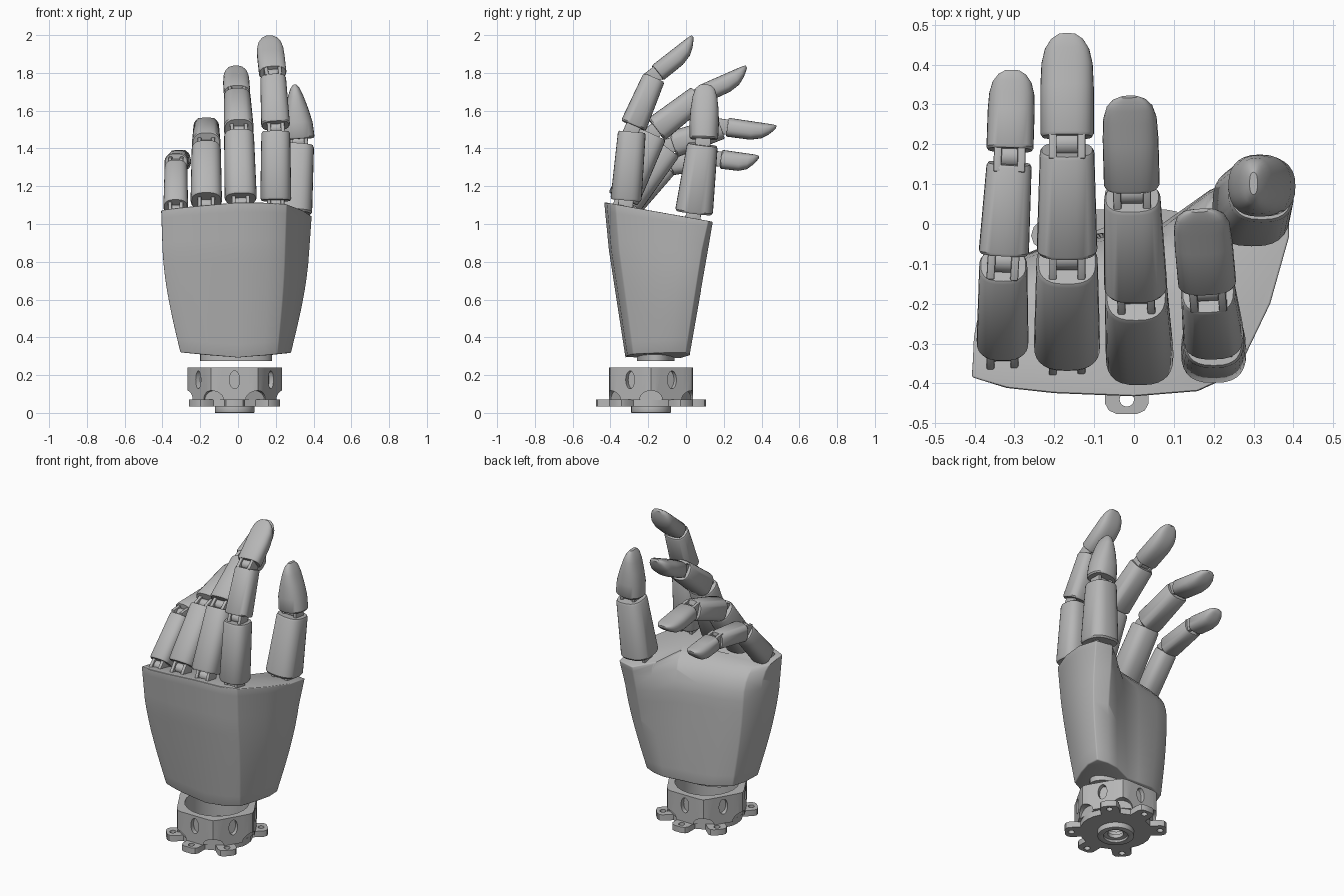
import bpy, bmesh, math
from mathutils import Vector, Matrix

cube = bpy.data.objects.get("Cube")
if cube:
    bpy.data.objects.remove(cube, do_unlink=True)

GREY = (0.47, 0.47, 0.47, 1)
mat = bpy.data.materials.new("plain grey")
mat.use_nodes = True
mat.diffuse_color = GREY
mat.node_tree.nodes["Principled BSDF"].inputs["Base Color"].default_value = GREY


def select(ob):
    bpy.ops.object.select_all(action='DESELECT')
    ob.select_set(True)
    bpy.context.view_layer.objects.active = ob


def add(name, bm):
    bmesh.ops.recalc_face_normals(bm, faces=bm.faces)
    me = bpy.data.meshes.new(name)
    bm.to_mesh(me)
    bm.free()
    me.materials.append(mat)
    ob = bpy.data.objects.new(name, me)
    bpy.context.collection.objects.link(ob)
    return ob


def finish(ob, bevel=0, segments=2):
    select(ob)
    if bevel:
        m = ob.modifiers.new("bevel", 'BEVEL')
        m.width, m.segments = bevel, segments
        m.limit_method, m.angle_limit = 'ANGLE', math.radians(32)
        bpy.ops.object.modifier_apply(modifier=m.name)
    bpy.ops.object.shade_smooth_by_angle(angle=math.radians(35))
    return ob


def loft(name, rings):
    """Skin a list of closed point loops and cap both ends."""
    bm = bmesh.new()
    loops = [[bm.verts.new(p) for p in ring] for ring in rings]
    n = len(loops[0])
    for a, b in zip(loops, loops[1:]):
        for i in range(n):
            j = (i + 1) % n
            bm.faces.new((a[i], a[j], b[j], b[i]))
    bm.faces.new(loops[0][::-1])
    bm.faces.new(loops[-1])
    return add(name, bm)


def frame(a, b):
    """Width, palm-side and length directions of a finger segment."""
    z = (b - a).normalized()
    x = Vector((1, 0, 0))
    x = (x - z * x.dot(z)).normalized()
    return x, z.cross(x), z


def segment(name, a, b, rings, n=28, power=2.7):
    """Rings are (position 0..1, half width, back depth, palm depth)."""
    x, y, z = frame(a, b)
    loops = []
    for t, w, back, palm in rings:
        mid, half = (palm - back) / 2, (palm + back) / 2
        loop = []
        for i in range(n):
            c, s = math.cos(2 * math.pi * i / n), math.sin(2 * math.pi * i / n)
            u = math.copysign(abs(c) ** (2 / power), c)
            v = math.copysign(abs(s) ** (2 / power), s)
            loop.append(a.lerp(b, t) + x * (w * u) + y * (mid + half * v))
        loops.append(loop)
    return finish(loft(name, loops))


def shell(name, a, b, w0, d0, w1, d1):
    k = 0.93
    segment(name, a, b, [(0, w0 * k, d0 * k, d0 * k), (0.03, w0, d0, d0),
                         (0.97, w1, d1, d1), (1, w1 * k, d1 * k, d1 * k)])


def cylinder(bm, matrix, r, h, n=32):
    bmesh.ops.create_cone(bm, cap_ends=True, segments=n, radius1=r, radius2=r, depth=h, matrix=matrix)


def hinge(name, p, toward, width):
    """Two fork lugs and an axle joining neighbouring segments."""
    x, y, z = frame(p, toward)
    basis = Matrix((x, y, z)).transposed().to_4x4()
    bm = bmesh.new()
    turn = Matrix.Rotation(math.pi / 2, 4, 'Y')
    place = Matrix.Translation(p) @ basis
    cylinder(bm, place @ turn, 0.03, width * 1.1, 16)
    for s in (-1, 1):
        shift = Matrix.Translation((s * width * 0.45, 0, 0))
        bmesh.ops.create_cube(bm, size=1, matrix=place @ shift @ Matrix.Diagonal((0.02, 0.08, 0.09, 1)))
    finish(add(name, bm), 0.004)


# Palm: wrist outline widens to the shoulder, then the palm side rolls in to the knuckle rim
wrist = [(-.305, -.285), (-.25, -.3), (-.16, -.312), (0, -.32), (.14, -.31), (.21, -.28), (.255, -.17), (.28, -.08),
         (.275, 0), (.21, .02), (.14, .02), (.03, -.02), (-.05, -.02), (-.16, -.03), (-.27, -.08), (-.3, -.16)]
shoulder = [(-.4, -.365), (-.32, -.387), (-.2, -.402), (0, -.408), (.16, -.395), (.25, -.355), (.33, -.2), (.377, -.03),
            (.37, .085), (.27, .117), (.19, .085), (.07, 0), (-.06, -.03), (-.22, -.06), (-.33, -.1), (-.385, -.2)]
rim = [(-.407, -.385), (-.32, -.412), (-.2, -.425), (0, -.433), (.16, -.42), (.258, -.375), (.342, -.2), (.39, -.03),
       (.385, .12), (.28, .143), (.18, .04), (.14, -.17), (-.06, -.21), (-.22, -.225), (-.33, -.24), (-.405, -.29)]
BEND = 0.86


def base_z(x):
    return 0.29 + 0.1 * abs(x)


loops = []
for k in range(9):
    t = k / 8
    bulge = math.sin(t * math.pi * 0.43) / math.sin(math.pi * 0.43)
    loops.append([(x0 + (x1 - x0) * bulge, y0 + (y1 - y0) * t, base_z(x0) + (BEND - base_z(x0)) * t)
                  for (x0, y0), (x1, y1) in zip(wrist, shoulder)])
for k in range(1, 6):
    t = k / 5
    roll = 1 - math.cos(t * math.pi / 2)
    loop = []
    for i, ((x0, y0), (x1, y1)) in enumerate(zip(shoulder, rim)):
        f = roll if i > 9 else t
        top = 1.115 - 0.18 * (y1 + 0.43) - 0.08 * max(0, -x1)
        rise = math.sin(t * math.pi / 2) if i > 9 else t
        loop.append((x0 + (x1 - x0) * f, y0 + (y1 - y0) * f, BEND + (top - BEND) * rise))
    loops.append(loop)
finish(loft("palm", loops), 0.012, 3)

# Fingers: base, two joints and tip, then half widths of the three segments
fingers = {
    "index": ([(.2, -.32, 1.10), (.2, -.285, 1.505), (.185, -.163, 1.79), (.165, .058, 1.962)], .082, .076, .073),
    "middle": ([(.015, -.342, 1.11), (.005, -.17, 1.49), (-.005, .08, 1.685), (-.012, .335, 1.797)], .085, .079, .07),
    "ring": ([(-.168, -.322, 1.10), (-.168, -.085, 1.415), (-.168, .203, 1.515), (-.168, .472, 1.475)], .083, .076, .067),
    "little": ([(-.33, -.315, 1.07), (-.328, -.092, 1.315), (-.312, .17, 1.345), (-.305, .38, 1.315)], .065, .063, .059),
}
for name, (points, w1, w2, w3) in fingers.items():
    p = [Vector(q) for q in points]
    d = [(b - a).normalized() for a, b in zip(p, p[1:])]
    shell(name + "_lower_segment", p[0] + d[0] * .025, p[1] - d[0] * .017, w1, w1, w1 * .93, w1 * .9)
    shell(name + "_middle_segment", p[1] + d[1] * .017, p[2] - d[1] * .018, w2, w2 * .93, w2 * .9, w2 * .8)
    segment(name + "_fingertip", p[2] + d[2] * .016, p[3], [
        (0, w3 * .93, .046, .046), (.03, w3, .05, .05), (.5, w3, .05, .048), (.72, w3 * .96, .05, .033),
        (.86, w3 * .83, .05, .008), (.95, w3 * .6, .049, -.015), (1, w3 * .3, .046, -.032)])
    for i, label in enumerate(("knuckle", "middle_hinge", "tip_hinge")):
        hinge(name + "_" + label, p[i], p[i + 1], w2 * 1.05)

# Thumb
base, mid, tip = Vector((.294, .042, 1.06)), Vector((.32, .087, 1.42)), Vector((.3, .102, 1.737))
shell("thumb_lower_segment", base, mid, .098, .1, .083, .082)
segment("thumb_tip", Vector((.322, .094, 1.45)), tip, [
    (0, .078, .07, .07), (.03, .084, .076, .076), (.3, .079, .078, .078), (.55, .062, .074, .074),
    (.78, .042, .065, .065), (.93, .025, .051, .051), (1, .01, .028, .028)], power=2.4)
hinge("thumb_hinge", Vector((.32, .09, 1.435)), tip, .09)
hinge("thumb_knuckle", Vector((.29, .038, 1.04)), mid, .1)

# Wrist mount, all round one vertical axis
AXIS = Matrix.Translation((-.018, -.185, 0))


def spin(angle):
    return AXIS @ Matrix.Rotation(math.radians(angle), 4, 'Z')


def up(z):
    return Matrix.Translation((0, 0, z))


def out(r, z):
    return Matrix.Translation((r, 0, z)) @ Matrix.Rotation(math.pi / 2, 4, 'Y')


def cut(ob, cutters):
    """Subtract a list of (matrix, radius, height) cylinders."""
    for matrix, r, h in cutters:
        bm = bmesh.new()
        cylinder(bm, matrix, r, h, 24)
        tool = add("cutter", bm)
        tool.hide_render = True
        m = ob.modifiers.new("cut", 'BOOLEAN')
        m.operation, m.solver, m.object = 'DIFFERENCE', 'EXACT', tool
        select(ob)
        bpy.ops.object.modifier_apply(modifier=m.name)
        bpy.data.objects.remove(tool, do_unlink=True)


def prism(name, outline, z0, z1):
    return loft(name, [[AXIS @ Vector((x, y, z)) for x, y in outline] for z in (z0, z1)])


# Hexagonal collar with rounded corners, side slots and corner undercuts
outline = []
for k in range(6):
    for a in (-14, -7, 0, 7, 14):
        r = min(0.222 / math.cos(math.radians(30 - abs(a))), 0.25)
        q = math.radians(60 * k + a)
        outline.append((r * math.cos(q), r * math.sin(q)))
collar = prism("wrist_collar", outline, .068, .24)
slot = Matrix.Diagonal((1.75, 1, 1, 1))
cuts = [(AXIS @ up(.16), .185, .4)]
for a in range(0, 360, 60):
    cuts.append((spin(a + 30) @ out(.27, .175) @ slot, .027, .15))
    cuts.append((spin(a) @ out(.27, .07) @ Matrix.Diagonal((.8, 1, 1, 1)), .06, .12))
    cuts.append((spin(a) @ up(.24), .012, .06))
cut(collar, cuts)
finish(collar)

# Flange with six drilled lugs
lug = [(.2, -.055), (.265, -.055), (.283, -.045), (.292, -.025), (.292, .025), (.283, .045), (.265, .055), (.2, .055)]
LUGS = (-90, -42, 42, 90, 138, 222)
outline = []
for angle in LUGS:
    q = Matrix.Rotation(math.radians(angle), 2)
    outline += [tuple(q @ Vector(p)) for p in lug]
    if angle in (-42, 138):
        side = math.radians(angle + 42)
        outline += [(.212 * math.cos(side + s), .212 * math.sin(side + s)) for s in (-.2, 0, .2)]
flange = prism("wrist_flange", outline, .033, .07)
cut(flange, [(AXIS @ up(.05), .07, .2)] + [(spin(a) @ Matrix.Translation((.255, 0, .05)), .018, .2) for a in LUGS])
finish(flange)

# Hub ring below the flange
bm = bmesh.new()
cylinder(bm, AXIS @ up(.02), .105, .04, 40)
hub = add("wrist_hub", bm)
cut(hub, [(AXIS, .07, .03), (AXIS @ up(.02), .045, .2)])
finish(hub, .003)

# Plug under the palm
bm = bmesh.new()
cylinder(bm, Matrix.Translation((-.01, -.16, .31)) @ Matrix.Diagonal((.19, .1, 1, 1)), 1, .07, 40)
finish(add("wrist_plug", bm))
